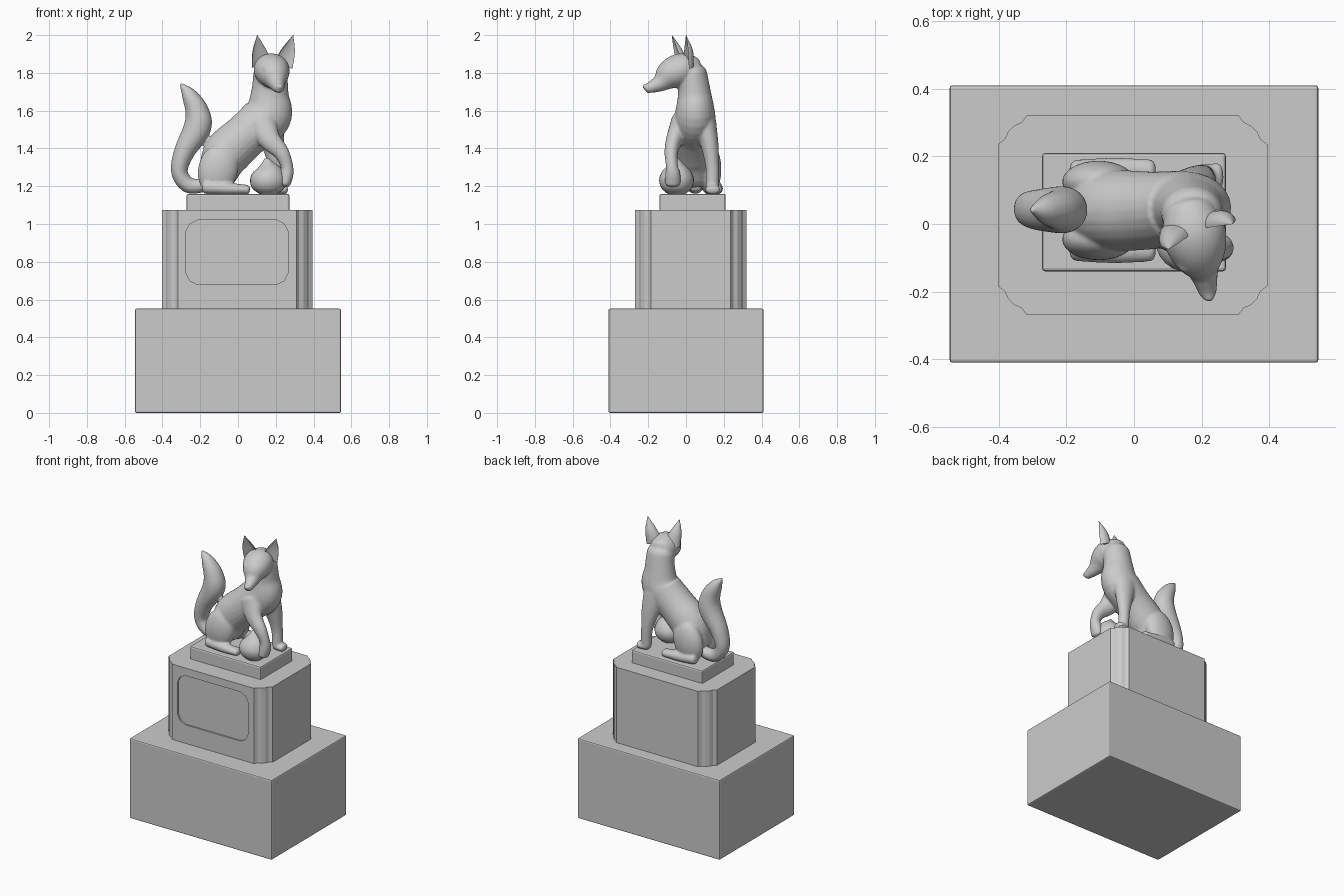
import bpy, bmesh
from math import sin, cos, pi, radians
from mathutils import Vector, Matrix

if "Cube" in bpy.data.objects:
    bpy.data.objects.remove(bpy.data.objects["Cube"])


def finish(name, bm, smooth=None, bevel=0):
    bmesh.ops.recalc_face_normals(bm, faces=bm.faces)
    me = bpy.data.meshes.new(name)
    bm.to_mesh(me)
    bm.free()
    ob = bpy.data.objects.new(name, me)
    bpy.context.collection.objects.link(ob)
    bpy.ops.object.select_all(action='DESELECT')
    bpy.context.view_layer.objects.active = ob
    ob.select_set(True)
    if bevel:
        b = ob.modifiers.new("edge", 'BEVEL')
        b.width, b.segments = bevel, 2
    if smooth:
        bpy.ops.object.shade_smooth_by_angle(angle=radians(smooth))
    return ob


def prism(bm, outline, extrude):
    face = bm.faces.new([bm.verts.new(p) for p in outline])
    top = bmesh.ops.extrude_face_region(bm, geom=[face])
    bmesh.ops.translate(bm, vec=extrude,
                        verts=[v for v in top['geom'] if isinstance(v, bmesh.types.BMVert)])


def cornered(w, h, cut):
    """Rectangle outline of half sizes w, h whose corners follow the cut offsets."""
    pts = []
    for sx, sy, rev in ((1, 1, 1), (-1, 1, 0), (-1, -1, 1), (1, -1, 0)):
        for a, b in (cut if rev else cut[::-1]):
            pts.append((sx * (w - a), sy * (h - b)))
    return pts


def box(name, x0, x1, y0, y1, z0, z1, bevel):
    bm = bmesh.new()
    prism(bm, [(x0, y0, z0), (x1, y0, z0), (x1, y1, z0), (x0, y1, z0)], (0, 0, z1 - z0))
    return finish(name, bm, bevel=bevel)


def ball(bm, centre, radii, tilt=0):
    m = (Matrix.Translation(centre) @ Matrix.Rotation(tilt, 4, 'Y')
         @ Matrix.Diagonal((*radii, 1)))
    bmesh.ops.create_uvsphere(bm, u_segments=32, v_segments=20, radius=1, matrix=m)


def limb(bm, pts, side=(0, 1, 0), hollow=False, cap=0.6, steps=6, seg=24):
    """Smooth tube through (x, y, z, radius, side radius) points with domed ends."""
    p = [Vector(q) for q in pts]
    p = [p[0] * 2 - p[1]] + p + [p[-1] * 2 - p[-2]]
    path = []
    for i in range(1, len(p) - 2):
        a, b, c, d = p[i - 1:i + 3]
        for k in range(steps):
            t = k / steps
            path.append(0.5 * (2 * b + (c - a) * t + (2 * a - 5 * b + 4 * c - d) * t * t
                               + (3 * b - a - 3 * c + d) * t ** 3))
    path.append(p[-2])
    pos = [Vector(q[:3]) for q in path]
    rings = []

    def ring(c, t, ra, rb):
        s = Vector(side)
        s = (s - t * s.dot(t)).normalized()
        n = s.cross(t)
        out = []
        for k in range(seg):
            u = cos(2 * pi * k / seg)
            if hollow and u > 0:
                u *= -0.35
            out.append(bm.verts.new(c + n * u * ra + s * sin(2 * pi * k / seg) * rb))
        rings.append(out)

    last = len(path) - 1
    for i, q in enumerate(path):
        t = (pos[min(i + 1, last)] - pos[max(i - 1, 0)]).normalized()
        ra, rb = max(q[3], .001), max(q[4], .001)
        ends = [0]
        if cap and i == 0:
            ends = [-80, -55, -28, 0]
        elif cap and i == last:
            ends = [0, 28, 55, 80]
        for e in ends:
            e = radians(e)
            ring(pos[i] + t * sin(e) * cap * min(ra, rb), t, ra * cos(e), rb * cos(e))
    for r0, r1 in zip(rings, rings[1:]):
        for k in range(seg):
            j = (k + 1) % seg
            bm.faces.new((r0[k], r0[j], r1[j], r1[k]))
    bm.faces.new(rings[0])
    bm.faces.new(rings[-1])


# Stepped pedestal
box("base_block", -.545, .545, -.41, .41, 0, .552, .008)
box("top_plinth", -.272, .272, -.14, .21, 1.06, 1.16, .01)

# Middle block with notched corners
bm = bmesh.new()
cut = [(0, .085), (.02, .07), (.03, .048), (.048, .03), (.07, .02), (.085, 0)]
prism(bm, [(x - .004, y + .026, .54) for x, y in cornered(.398, .295, cut)], (0, 0, .533))
block = finish("middle_block", bm)

# Shallow front panel cut into the middle block
bm = bmesh.new()
panel = cornered(.27, .17, [(0, .06), (.02, .02), (.06, 0)])
prism(bm, [(x - .005, -.30, z + .85) for x, z in panel], (0, .041, 0))
cutter = finish("panel_cutter", bm)
cutter.hide_render = True
mod = block.modifiers.new("panel", 'BOOLEAN')
mod.object, mod.operation, mod.solver = cutter, 'DIFFERENCE', 'EXACT'
bpy.context.view_layer.objects.active = block
bpy.ops.object.modifier_apply(modifier="panel")
bpy.data.objects.remove(cutter)

# Seated animal: overlapping parts fused into one smooth skin
bm = bmesh.new()
head_side = (.95, .27, 0)
# torso and neck
limb(bm, [(-.11, .04, 1.26, .10, .11), (-.06, .04, 1.37, .125, .12), (.05, .04, 1.475, .12, .115),
          (.155, .048, 1.575, .13, .108), (.168, .045, 1.69, .10, .088), (.172, .03, 1.80, .09, .08)])
# head and muzzle
limb(bm, [(.165, .03, 1.805, .085, .08), (.178, -.03, 1.815, .088, .095),
          (.192, -.09, 1.785, .078, .08), (.204, -.135, 1.748, .048, .048),
          (.213, -.175, 1.728, .034, .034), (.219, -.205, 1.717, .025, .026)], head_side)
# nose and brows
ball(bm, (.221, -.216, 1.727), (.017, .015, .014))
for x, y in ((.155, -.115), (.232, -.095)):
    ball(bm, (x, y, 1.822), (.028, .03, .022))
# raised near foreleg with paw on the ball
limb(bm, [(.12, -.02, 1.54, .085, .06), (.165, -.06, 1.45, .06, .045),
          (.228, -.078, 1.38, .042, .036), (.258, -.075, 1.31, .033, .032),
          (.258, -.07, 1.265, .036, .04), (.248, -.07, 1.215, .032, .042)])
# straight far foreleg and paw
limb(bm, [(.16, .10, 1.54, .085, .06), (.185, .125, 1.42, .06, .047),
          (.20, .14, 1.30, .038, .036), (.205, .14, 1.19, .034, .035)])
limb(bm, [(.195, .14, 1.186, .028, .034), (.25, .142, 1.182, .025, .04)])
# haunches and hind feet
for y, out in ((-.045, -1), (.125, 1)):
    ball(bm, (-.105, y, 1.29), (.105, .062, .14), radians(15))
    limb(bm, [(-.17, y + out * .025, 1.195, .036, .04), (-.06, y + out * .035, 1.188, .032, .036),
              (.05, y + out * .03, 1.182, .025, .036)])
# tail
limb(bm, [(-.17, .05, 1.205, .035, .04), (-.26, .048, 1.205, .042, .045),
          (-.31, .045, 1.275, .044, .05), (-.285, .042, 1.38, .055, .06),
          (-.215, .042, 1.51, .073, .07), (-.218, .042, 1.60, .062, .062),
          (-.26, .042, 1.685, .04, .043), (-.303, .042, 1.74, .008, .01)])
fox = finish("seated_fox", bm)
mod = fox.modifiers.new("fuse", 'REMESH')
mod.mode, mod.voxel_size, mod.use_smooth_shade = 'VOXEL', .007, True
mod = fox.modifiers.new("soften", 'SMOOTH')
mod.factor, mod.iterations = .5, 5

# Hollow pointed ears
ears = {"left_ear": [(.128, -.03, 1.84, .04, .056), (.112, -.055, 1.92, .032, .036),
                     (.102, -.075, 2.0, .001, .001)],
        "right_ear": [(.24, 0, 1.84, .04, .054), (.268, .002, 1.92, .034, .036),
                      (.292, .0, 2.0, .001, .001)]}
for name, pts in ears.items():
    bm = bmesh.new()
    limb(bm, pts, head_side, hollow=True, cap=0)
    finish(name, bm, smooth=50)

# Ball with raised neck under the paw
bm = bmesh.new()
limb(bm, [(.16, -.05, 1.157, .045, .045), (.16, -.05, 1.19, .085, .08), (.16, -.05, 1.235, .096, .092),
          (.16, -.05, 1.28, .078, .075), (.155, -.05, 1.32, .035, .035),
          (.15, -.05, 1.345, .012, .012)], cap=.3)
finish("held_ball", bm, smooth=60)
